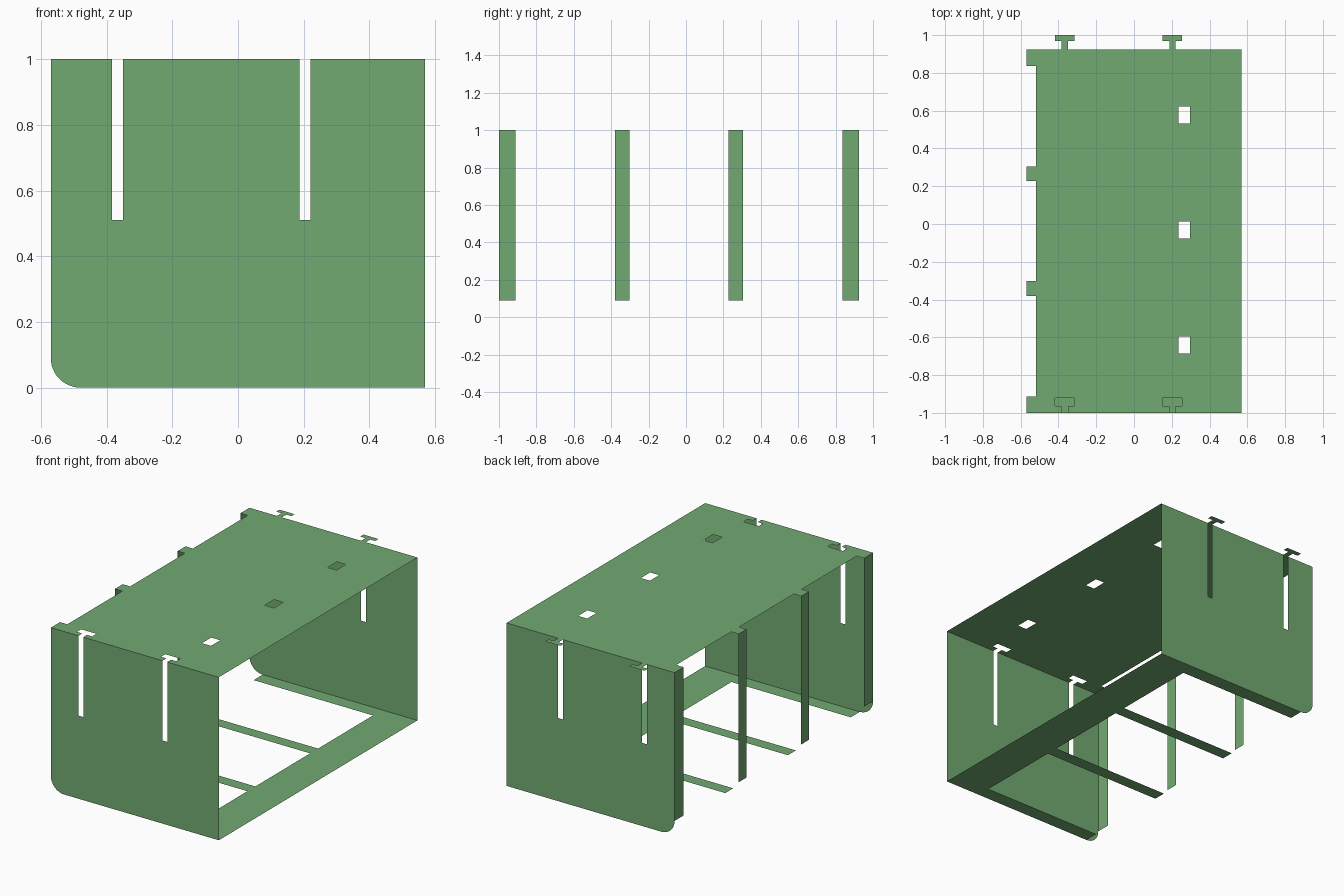
import bpy, bmesh, math
from mathutils import Vector

if "Cube" in bpy.data.objects:
    bpy.data.objects.remove(bpy.data.objects["Cube"])

green = bpy.data.materials.new("sheet green")
green.diffuse_color = (0.171, 0.402, 0.171, 1)
green.use_nodes = True
green.node_tree.nodes["Principled BSDF"].inputs["Base Color"].default_value = green.diffuse_color

XL, XR = -0.57, 0.57          # left and right edges
YF, YB = -1.0, 0.925          # front and back plates
R = 0.09                      # lower left corner radius
FINGERS = [(YF, -0.912), (-0.38, -0.303), (0.228, 0.305), (0.837, YB)]
SLOTS = [(-0.383, -0.35), (0.188, 0.22)]


def sheet(name, polygons, place, outward):
    """Thin sheet from 2D polygons; place maps (u, v) to 3D."""
    bm = bmesh.new()
    for poly in polygons:
        face = bm.faces.new([bm.verts.new(place(u, v)) for u, v in poly])
        face.normal_update()
        if face.normal.dot(Vector(outward)) < 0:
            face.normal_flip()
    bmesh.ops.remove_doubles(bm, verts=bm.verts, dist=1e-5)
    mesh = bpy.data.meshes.new(name)
    bm.to_mesh(mesh)
    bm.free()
    mesh.materials.append(green)
    obj = bpy.data.objects.new(name, mesh)
    bpy.context.collection.objects.link(obj)


def rects(solids, holes=()):
    """Cells covering the solid rectangles (x0, x1, y0, y1) minus the holes."""
    everything = list(solids) + list(holes)
    us = sorted({u for r in everything for u in r[:2]})
    vs = sorted({v for r in everything for v in r[2:]})

    def inside(u, v, group):
        return any(a < u < b and c < v < d for a, b, c, d in group)

    cells = []
    for a, b in zip(us, us[1:]):
        for c, d in zip(vs, vs[1:]):
            u, v = (a + b) / 2, (c + d) / 2
            if inside(u, v, solids) and not inside(u, v, holes):
                cells.append([(a, c), (b, c), (b, d), (a, d)])
    return cells


# End plates: rounded lower left corner and two slots open at the top
outline = [(XL + R - R * math.sin(t), R - R * math.cos(t))
           for t in (math.pi / 2 * i / 12 for i in range(13))]
outline.append((XL, 1))
for a, b in SLOTS:
    outline += [(a, 1), (a, 0.51), (b, 0.51), (b, 1)]
outline += [(XR, 1), (XR, 0)]
for name, y, n in (("front_plate", YF, -1), ("back_plate", YB, 1)):
    sheet(name, [outline], lambda u, v: (u, y, v), (0, n, 0))

# Top: edge tabs on the left, T tabs at the back, T slots at the front, windows
top = [(-0.52, XR, YF, YB)]
top += [(XL, -0.52, a, b) for a, b in FINGERS]
cuts = [(0.236, 0.297, y - 0.045, y + 0.045) for y in (-0.641, -0.032, 0.576)]
for a, b in SLOTS:
    head = (a - 0.036, b + 0.034)
    top += [(a, b, YB, 0.968), (*head, 0.968, 1.0)]
    cuts += [(a, b, YF, -0.963), (*head, -0.963, -0.922)]
sheet("top_panel", rects(top, cuts), lambda u, v: (u, v, 1), (0, 0, 1))

# Bottom: band along the right edge with fingers reaching left
bottom = [(0.33, XR, YF, YB)] + [(XL + R, 0.33, a, b) for a, b in FINGERS]
sheet("bottom_frame", rects(bottom), lambda u, v: (u, v, 0), (0, 0, -1))

# Left side: upright strips
sheet("left_strips", rects([(a, b, R, 1) for a, b in FINGERS]),
      lambda u, v: (XL, u, v), (-1, 0, 0))
